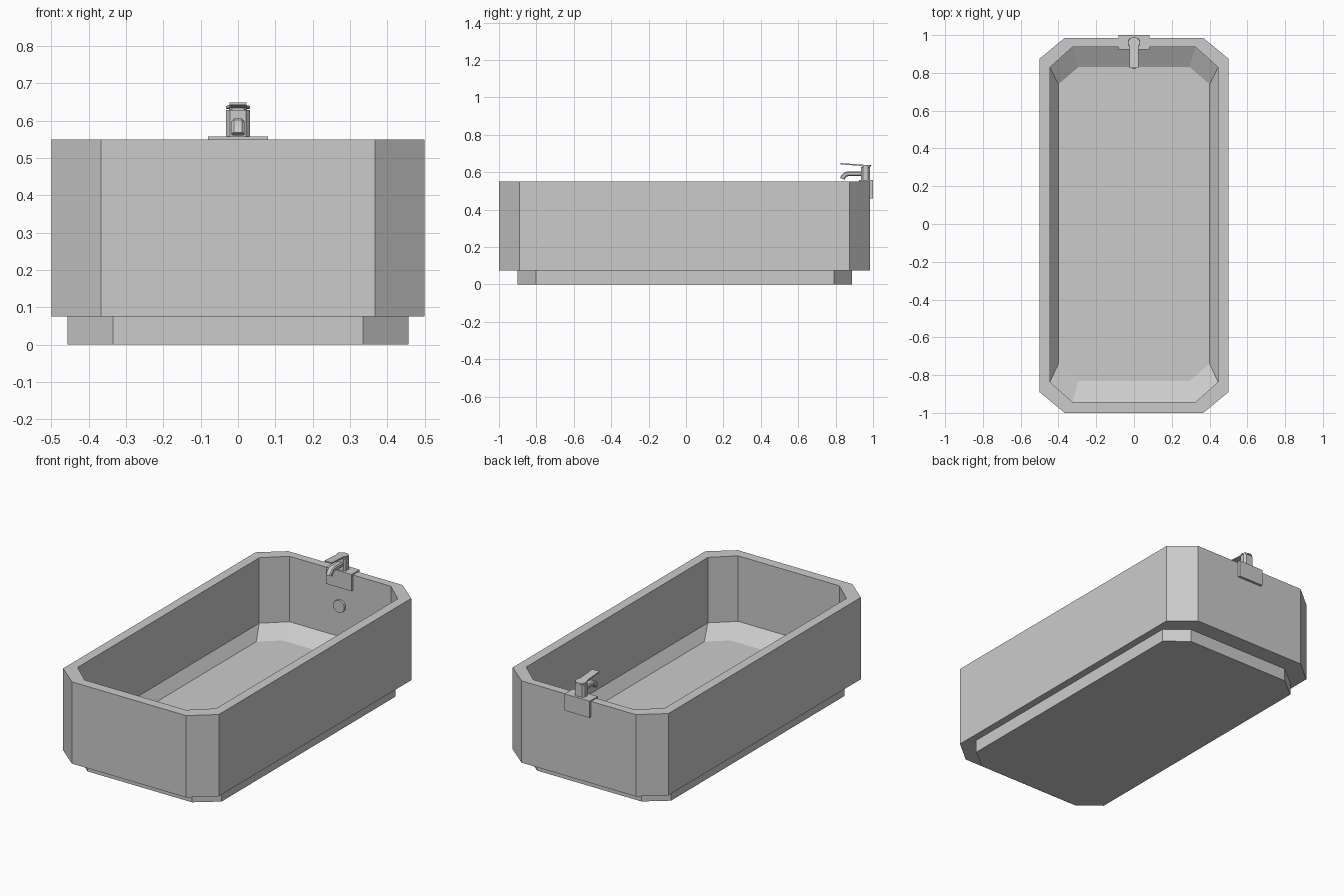
import bpy, bmesh, math
from mathutils import Matrix

if "Cube" in bpy.data.objects:
    bpy.data.objects.remove(bpy.data.objects["Cube"])


def make(name, bm):
    bmesh.ops.recalc_face_normals(bm, faces=bm.faces)
    me = bpy.data.meshes.new(name)
    bm.to_mesh(me)
    bm.free()
    ob = bpy.data.objects.new(name, me)
    bpy.context.collection.objects.link(ob)
    return ob


def octagon(hx, y0, y1, cx, cy):
    """Rectangle with its four corners cut off."""
    a, b, c, d = hx - cx, hx, y0 + cy, y1 - cy
    return [(-a, y0), (a, y0), (b, c), (b, d), (a, y1), (-a, y1), (-b, d), (-b, c)]


def loft(name, rings):
    """Skin closed rings of 3D points and cap both ends."""
    bm = bmesh.new()
    vs = [[bm.verts.new(p) for p in r] for r in rings]
    n = len(vs[0])
    for r, s in zip(vs, vs[1:]):
        for i in range(n):
            j = (i + 1) % n
            bm.faces.new((r[i], r[j], s[j], s[i]))
    bm.faces.new(vs[0])
    bm.faces.new(vs[-1])
    return make(name, bm)


def level(pts, z):
    return [(x, y, z) for x, y in pts]


# Tub shell with vertical walls and sloped inner floor edge
outer = octagon(0.50, -1.0, 0.985, 0.133, 0.11)
rim = octagon(0.445, -0.943, 0.937, 0.12, 0.107)
loft("tub", [level(outer, 0.075), level(outer, 0.55), level(rim, 0.55),
             level(rim, 0.17), level(octagon(0.40, -0.83, 0.83, 0.105, 0.09), 0.11)])

# Recessed plinth
plinth = octagon(0.457, -0.90, 0.887, 0.122, 0.097)
loft("plinth", [level(plinth, 0), level(plinth, 0.075)])

# Clip plate folded over the rim, profile in y-z
clip = [(0.925, 0.46), (0.925, 0.557), (1.0, 0.557), (1.0, 0.46),
        (0.985, 0.46), (0.985, 0.55), (0.937, 0.55), (0.937, 0.46)]
loft("tap_bracket", [[(x, y, z) for y, z in clip] for x in (-0.081, 0.081)])

# Tap body and neck
body = octagon(0.032, 0.935, 0.985, 0.010, 0.012)
loft("tap_body", [level(body, 0.555), level(body, 0.628)])
neck = octagon(0.024, 0.94, 0.98, 0.008, 0.01)
loft("tap_neck", [level(neck, 0.628), level(neck, 0.635)])

# Lever: flat handle with a round head, rising towards the front
lever = [(-0.023, 0.825), (0.023, 0.825), (0.023, 0.937)]
lever += [(0.032 * math.cos(t), 0.96 + 0.029 * math.sin(t))
          for t in [math.radians(-35 + 25 * i) for i in range(11)]]
lever += [(-0.023, 0.937)]
slope = lambda y: 0.630 + (0.99 - y) * 0.07
loft("tap_lever", [[(x, y, slope(y) + h) for x, y in lever] for h in (0, 0.007)])

# Spout: centre line of (y, z, direction angle), bending down
path = [(0.94, 0.592, 0), (0.87, 0.592, 0), (0.853, 0.588, 30),
        (0.842, 0.577, 60), (0.836, 0.564, 70)]
rings = []
for y, z, ang in path:
    a = math.radians(ang)
    rings.append([(px, y - pz * math.sin(a), z + pz * math.cos(a))
                  for px, pz in octagon(0.017, -0.013, 0.013, 0.006, 0.006)])
loft("tap_spout", rings)

# Overflow cap on the inner end wall
bm = bmesh.new()
bmesh.ops.create_cone(bm, cap_ends=True, segments=16, radius1=0.036, radius2=0.036, depth=0.016,
                      matrix=Matrix.Translation((0, 0.931, 0.35)) @ Matrix.Rotation(math.pi / 2, 4, 'X'))
make("overflow_cap", bm)
